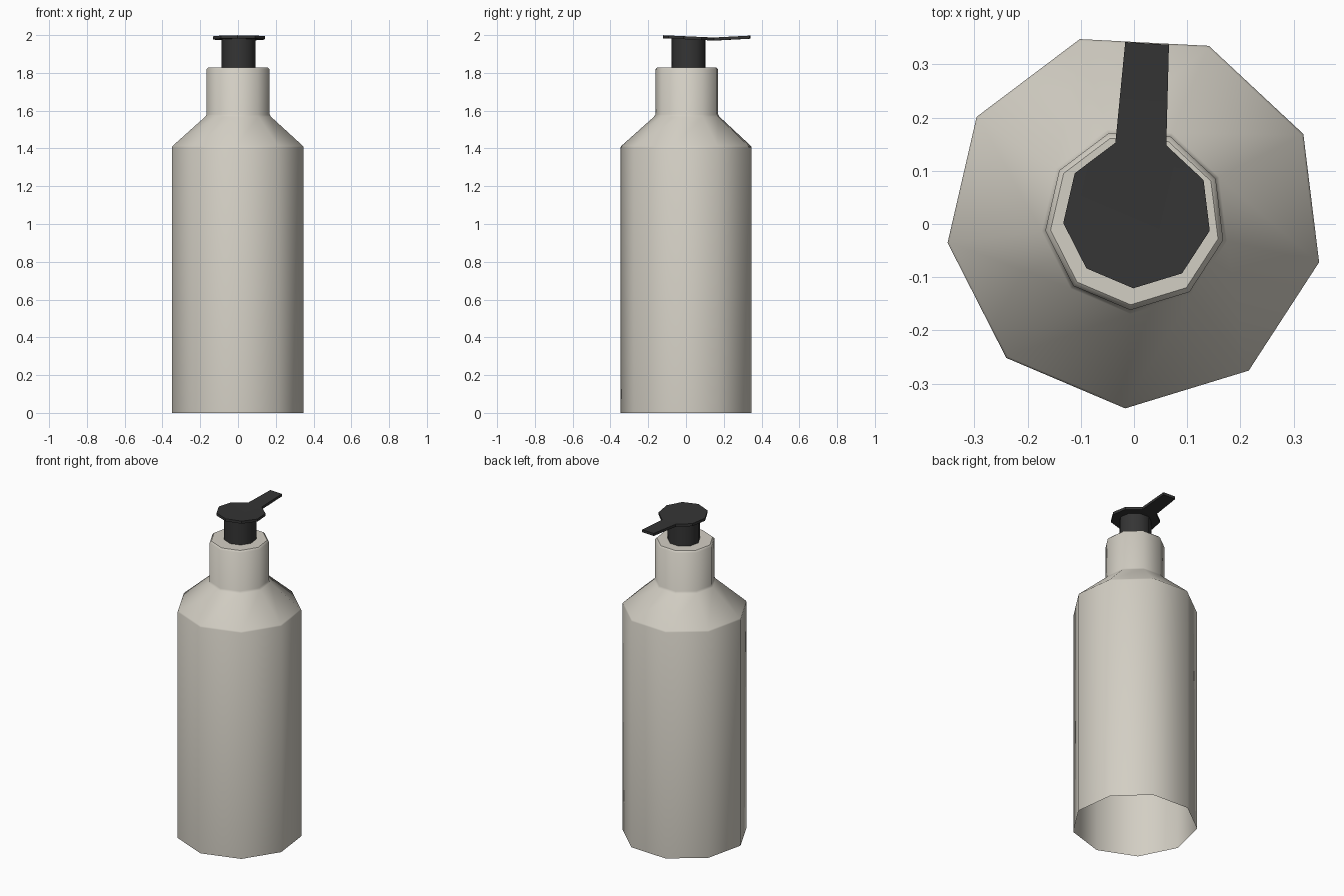
import bpy, bmesh, math

if "Cube" in bpy.data.objects:
    bpy.data.objects.remove(bpy.data.objects["Cube"])

SIDES, PHASE = 9, math.radians(-93)


def material(name, rgb):
    m = bpy.data.materials.new(name)
    m.diffuse_color = (*rgb, 1)
    m.use_nodes = True
    m.node_tree.nodes["Principled BSDF"].inputs["Base Color"].default_value = m.diffuse_color
    return m


def finish(name, bm, mat, angle=44):
    bmesh.ops.recalc_face_normals(bm, faces=bm.faces)
    me = bpy.data.meshes.new(name)
    bm.to_mesh(me)
    bm.free()
    me.materials.append(mat)
    ob = bpy.data.objects.new(name, me)
    bpy.context.collection.objects.link(ob)
    bpy.ops.object.select_all(action='DESELECT')
    ob.select_set(True)
    bpy.context.view_layer.objects.active = ob
    bpy.ops.object.shade_smooth_by_angle(angle=math.radians(angle))
    return ob


def lathe(profile, cx, cy, tilt=0.0, cap_top=True, cap_bottom=False):
    """Nine-sided body from (radius, height) rings; tilt slopes rings along y."""
    bm = bmesh.new()
    rings = []
    for r, z in profile:
        ring = []
        for i in range(SIDES):
            a = PHASE + 2 * math.pi * i / SIDES
            y = r * math.sin(a)
            ring.append(bm.verts.new((cx + r * math.cos(a), cy + y, z + tilt * y)))
        rings.append(ring)
    for lo, hi in zip(rings, rings[1:]):
        for i in range(SIDES):
            j = (i + 1) % SIDES
            bm.faces.new((lo[i], lo[j], hi[j], hi[i]))
    if cap_top:
        bm.faces.new(rings[-1])
    if cap_bottom:
        bm.faces.new(rings[0][::-1])
    return bm


cream = material("warm_grey_plastic", (0.65, 0.62, 0.55))
black = material("black_plastic", (0.035, 0.035, 0.035))

# bottle: open underneath, straight wall, sloped shoulder, collar with a small rim bevel
finish("bottle", lathe([(0.355, 0), (0.355, 1.405), (0.351, 1.413), (0.177, 1.568),
                        (0.170, 1.58), (0.170, 1.818), (0.160, 1.828)],
                       0.002, 0.008), cream)

# pump stem
finish("pump_stem", lathe([(0.092, 1.826), (0.092, 1.982)], 0.004, 0.015), black)

# pump head: tilted disc, with the back side drawn out into a spout
bm = lathe([(0.14, 1.977), (0.14, 1.993)], 0.006, 0.019, tilt=-0.045, cap_bottom=True)
bm.normal_update()
back = max(bm.faces, key=lambda f: f.calc_center_median().y)
tip = bmesh.ops.extrude_discrete_faces(bm, faces=[back])["faces"][0]
for v in tip.verts:
    v.co.x = 0.029 + (v.co.x - 0.018) * 0.86
    v.co.y += 0.189
    v.co.z += 0.010
finish("pump_head", bm, black, 30)
